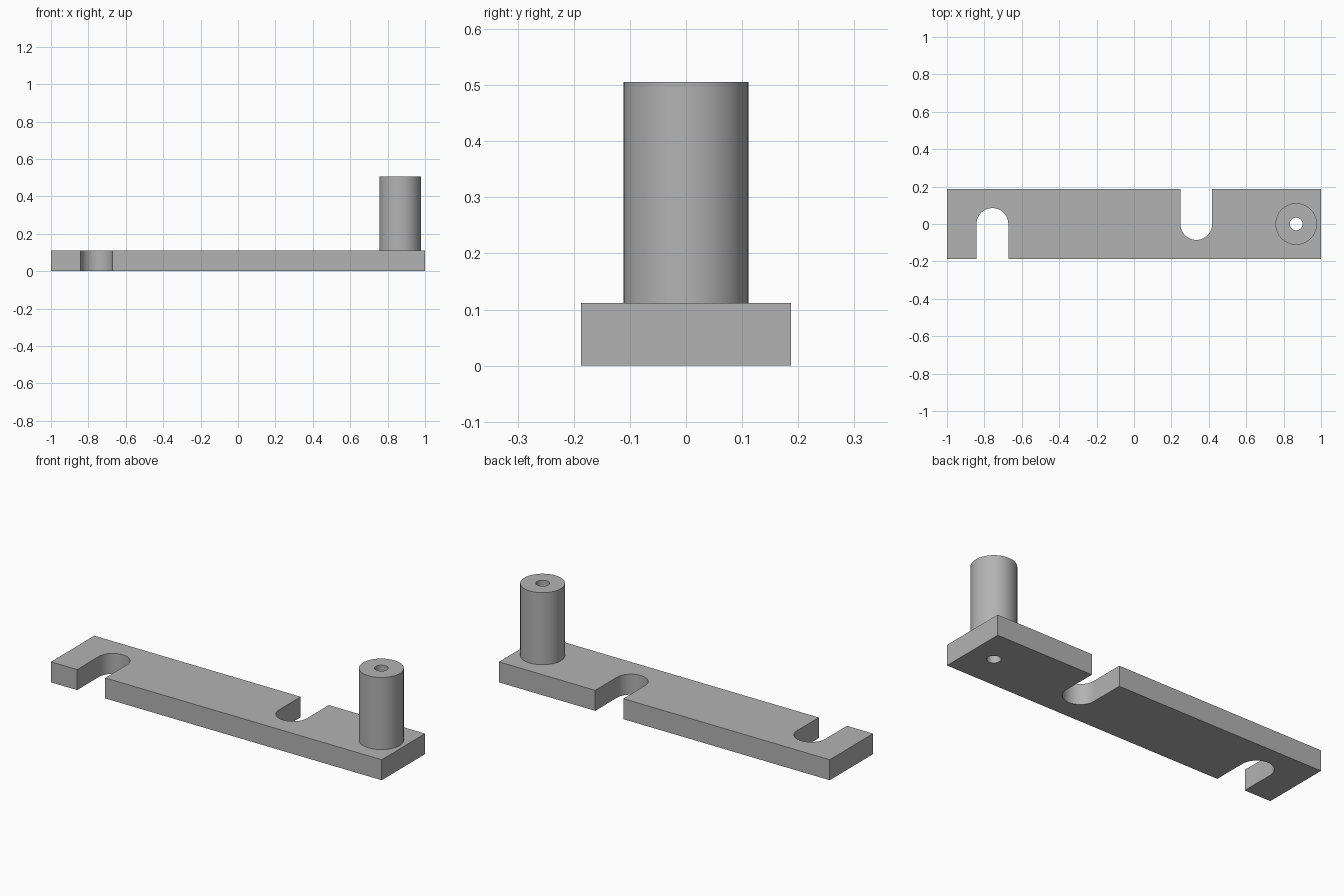
import bpy
import bmesh
import math

if "Cube" in bpy.data.objects:
    bpy.data.objects.remove(bpy.data.objects["Cube"], do_unlink=True)

HALF_WIDTH = 0.187
THICKNESS = 0.112
POST_TOP = 0.506
POST_X = 0.867
SLOT_RADIUS = 0.085

grey = bpy.data.materials.new("plain grey")
grey.use_nodes = True
colour = (0.45, 0.45, 0.45, 1)
grey.diffuse_color = colour
grey.node_tree.nodes["Principled BSDF"].inputs["Base Color"].default_value = colour


def prism(name, outline, bottom, top):
    """Extrude a flat outline between two heights."""
    bm = bmesh.new()
    face = bm.faces.new([bm.verts.new((x, y, bottom)) for x, y in outline])
    result = bmesh.ops.extrude_face_region(bm, geom=[face])
    verts = [v for v in result["geom"] if isinstance(v, bmesh.types.BMVert)]
    bmesh.ops.translate(bm, verts=verts, vec=(0, 0, top - bottom))
    bmesh.ops.recalc_face_normals(bm, faces=bm.faces)
    mesh = bpy.data.meshes.new(name)
    bm.to_mesh(mesh)
    bm.free()
    mesh.materials.append(grey)
    obj = bpy.data.objects.new(name, mesh)
    bpy.context.collection.objects.link(obj)
    return obj


def arc(cx, radius, start, end, steps):
    angles = [start + (end - start) * i / steps for i in range(steps + 1)]
    return [(cx + radius * math.cos(a), radius * math.sin(a)) for a in angles]


def circle(cx, radius, steps=64):
    return arc(cx, radius, 0, 2 * math.pi, steps)[:-1]


def slot(cx, side):
    """Round-ended notch opening towards the given y side."""
    edge = side * HALF_WIDTH
    curve = arc(cx, SLOT_RADIUS, math.pi, math.pi + side * math.pi, 32)
    return [(cx - SLOT_RADIUS, edge)] + curve + [(cx + SLOT_RADIUS, edge)]


# Bar with a notch in the front edge and another in the back edge
outline = (slot(-0.757, -1)
           + [(1, -HALF_WIDTH), (1, HALF_WIDTH)]
           + slot(0.333, 1)[::-1]
           + [(-1, HALF_WIDTH), (-1, -HALF_WIDTH)])
bar = prism("notched_bar", outline, 0, THICKNESS)

# Upright post, bored through together with the bar
post = prism("post", circle(POST_X, 0.111), THICKNESS, POST_TOP)
bore = prism("bore_cutter", circle(POST_X, 0.034, 48), -0.1, POST_TOP + 0.1)
bore.hide_render = True
bore.hide_set(True)

for part in (bar, post):
    cut = part.modifiers.new("bore", "BOOLEAN")
    cut.operation = "DIFFERENCE"
    cut.solver = "EXACT"
    cut.object = bore
    bpy.ops.object.select_all(action="DESELECT")
    part.select_set(True)
    bpy.context.view_layer.objects.active = part
    bpy.ops.object.modifier_apply(modifier=cut.name)
    bpy.ops.object.shade_smooth_by_angle(angle=math.radians(30))

bpy.data.objects.remove(bore, do_unlink=True)
